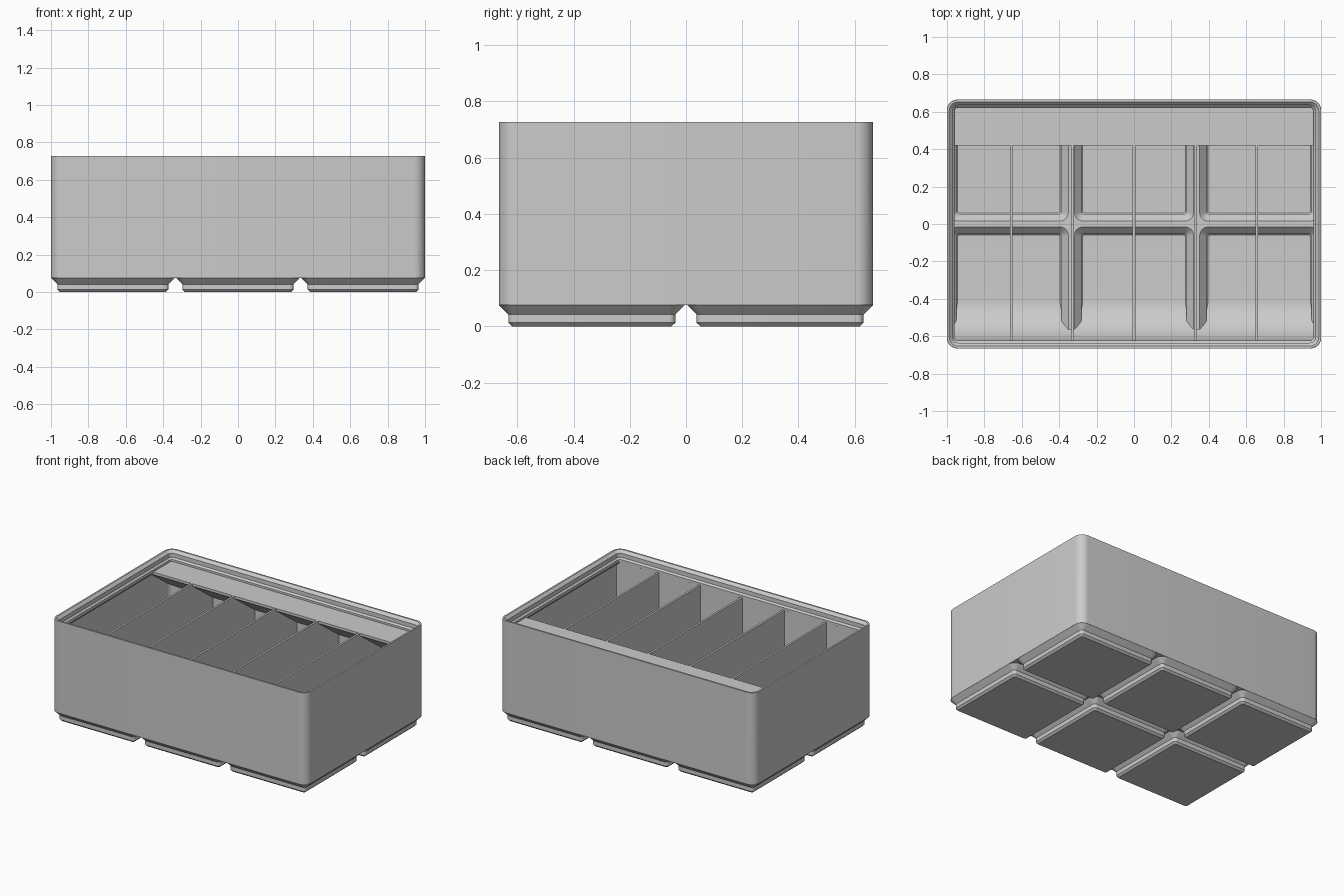
import bpy, bmesh, math

cube = bpy.data.objects.get("Cube")
if cube:
    bpy.data.objects.remove(cube, do_unlink=True)

PITCH = 0.6693
CELLS = [((i - 1) * PITCH, (j - 0.5) * PITCH) for i in range(3) for j in range(2)]
HALF_X, HALF_Y, RADIUS = 1.0, 0.6653, 0.06
SHELF_Z = 0.655


def make_object(name, bm):
    bmesh.ops.recalc_face_normals(bm, faces=bm.faces)
    mesh = bpy.data.meshes.new(name)
    bm.to_mesh(mesh)
    bm.free()
    obj = bpy.data.objects.new(name, mesh)
    bpy.context.collection.objects.link(obj)
    return obj


def rounded_loop(bm, cx, cy, hx, hy, r, z, steps=8):
    verts = []
    for k, (sx, sy) in enumerate([(1, 1), (-1, 1), (-1, -1), (1, -1)]):
        for s in range(steps + 1):
            a = math.pi / 2 * (k + s / steps)
            verts.append(bm.verts.new((cx + sx * (hx - r) + r * math.cos(a),
                                       cy + sy * (hy - r) + r * math.sin(a), z)))
    return verts


def loft(name, centres, hx, hy, profile):
    """Closed solids from rounded rectangles; profile holds (inset, z)."""
    bm = bmesh.new()
    for cx, cy in centres:
        loops = [rounded_loop(bm, cx, cy, hx - d, hy - d, max(RADIUS - d, 0.01), z)
                 for d, z in profile]
        for low, high in zip(loops, loops[1:]):
            for k in range(len(low)):
                n = (k + 1) % len(low)
                bm.faces.new((low[k], low[n], high[n], high[k]))
        bm.faces.new(loops[0][::-1])
        bm.faces.new(loops[-1])
    return make_object(name, bm)


def prism(name, profile, x0, x1):
    """Extrude a (y, z) profile along x."""
    bm = bmesh.new()
    face = bm.faces.new([bm.verts.new((x0, y, z)) for y, z in profile])
    out = bmesh.ops.extrude_face_region(bm, geom=[face])
    moved = [v for v in out["geom"] if isinstance(v, bmesh.types.BMVert)]
    bmesh.ops.translate(bm, vec=(x1 - x0, 0, 0), verts=moved)
    return make_object(name, bm)


def combine(target, tool, operation):
    mod = target.modifiers.new("combine", "BOOLEAN")
    mod.operation, mod.solver, mod.object = operation, "EXACT", tool
    bpy.context.view_layer.objects.active = target
    bpy.ops.object.modifier_apply(modifier=mod.name)
    bpy.data.objects.remove(tool, do_unlink=True)


# Outer box and its six stepped feet
storage_bin = loft("storage_bin", [(0, 0)], HALF_X, HALF_Y, [(0, 0.0757), (0, 0.727)])
feet = loft("feet", CELLS, PITCH / 2, PITCH / 2,
            [(0.051, 0), (0.038, 0.0128), (0.038, 0.0415), (0.004, 0.0755), (0.02, 0.09)])
combine(storage_bin, feet, "UNION")

# Inner space: straight walls, stepped stacking lip, hollow feet
cavity = loft("cavity", [(0, 0)], HALF_X, HALF_Y,
              [(0.015, 0.0855), (0.015, 0.622), (0.0414, 0.649), (0.0414, 0.669),
               (0.0302, 0.680), (0.0302, 0.709), (0.002, 0.737)])
hollows = loft("hollows", CELLS, PITCH / 2, PITCH / 2,
               [(0.060, 0.016), (0.054, 0.022), (0.054, 0.048), (0.016, 0.086), (0.03, 0.1)])
combine(cavity, hollows, "UNION")

# Curved scoop along the front wall
front, r = -0.624, 0.224
arc = [(front + r - r * math.sin(a), 0.239 - r * math.cos(a))
       for a in (math.pi / 2 * i / 16 for i in range(17))]
scoop = prism("scoop", [(-0.72, -0.02), (front + r, -0.02)] + arc
              + [(front, SHELF_Z), (-0.72, SHELF_Z)], -1.2, 1.2)
combine(cavity, scoop, "DIFFERENCE")

# Label shelf along the back wall with a sloped underside
shelf = prism("shelf", [(0.72, SHELF_Z), (0.42, SHELF_Z), (0.42, 0.637), (0.72, 0.419)],
              -1.2, 1.2)
combine(cavity, shelf, "DIFFERENCE")

# Five thin dividers
for i in range(-2, 3):
    x = i * 0.3285
    top = SHELF_Z - 0.0005
    divider = prism("divider", [(-0.71, -0.03), (0.71, -0.03), (0.71, top), (-0.71, top)],
                    x - 0.007, x + 0.007)
    combine(cavity, divider, "DIFFERENCE")

combine(storage_bin, cavity, "DIFFERENCE")

# Single grey plastic
grey = bpy.data.materials.new("grey_plastic")
grey.use_nodes = True
colour = (0.6, 0.6, 0.6, 1)
grey.diffuse_color = colour
grey.node_tree.nodes["Principled BSDF"].inputs["Base Color"].default_value = colour
storage_bin.data.materials.clear()
storage_bin.data.materials.append(grey)

bpy.ops.object.select_all(action="DESELECT")
storage_bin.select_set(True)
bpy.context.view_layer.objects.active = storage_bin
bpy.ops.object.shade_smooth_by_angle(angle=math.radians(30))
